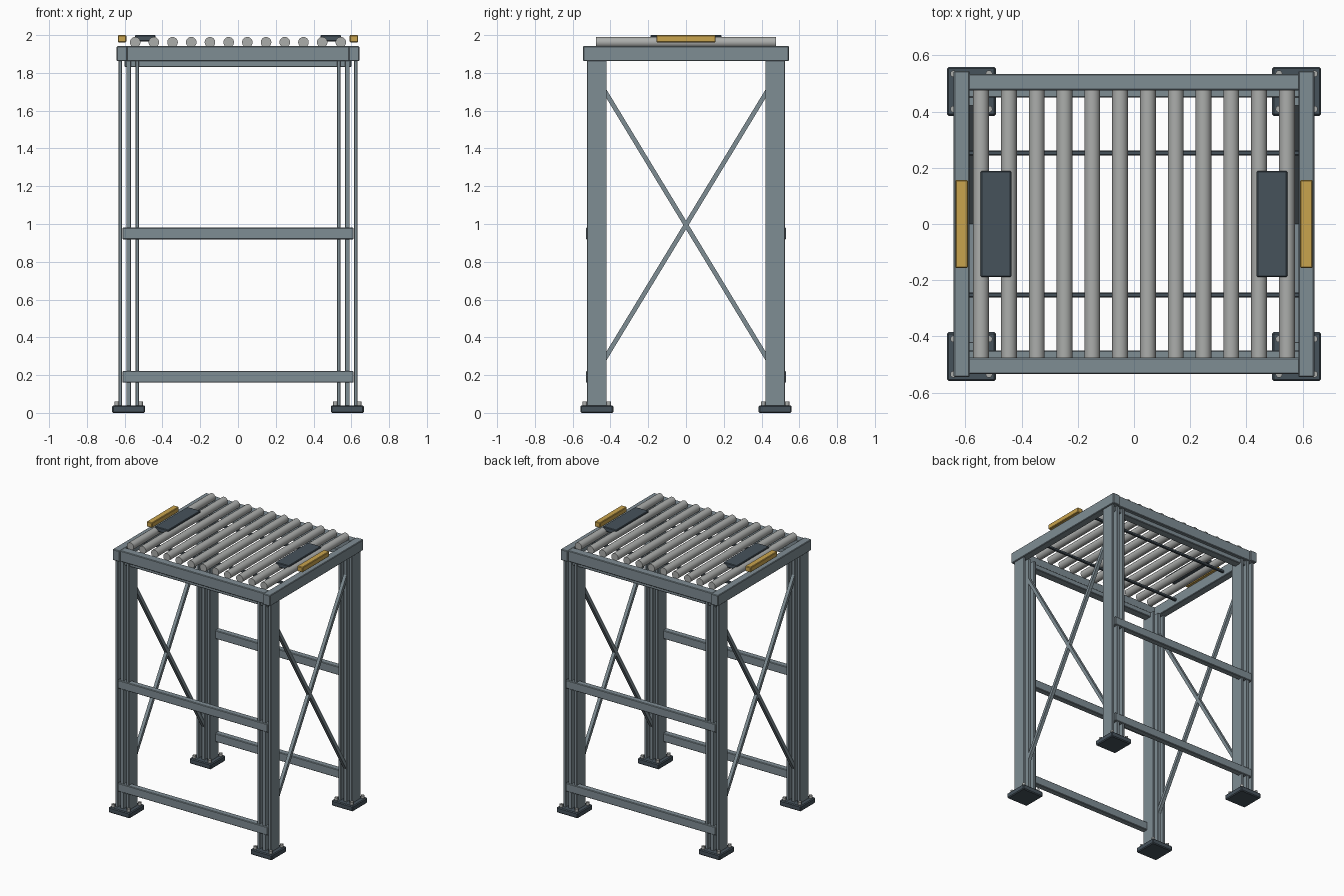
import bpy, math
from mathutils import Vector

if "Cube" in bpy.data.objects:
    bpy.data.objects.remove(bpy.data.objects["Cube"])


def material(name, rgb):
    m = bpy.data.materials.new(name)
    m.diffuse_color = (*rgb, 1)
    m.use_nodes = True
    m.node_tree.nodes["Principled BSDF"].inputs["Base Color"].default_value = m.diffuse_color
    return m


STEEL = material("blue grey steel", (0.212, 0.266, 0.296))
DARK = material("dark slate", (0.061, 0.084, 0.105))
ROLLER = material("roller grey", (0.41, 0.42, 0.41))
YELLOW = material("safety yellow", (0.584, 0.366, 0.074))


def box(name, lo, hi, mat, bevel=0.004):
    """Box between two corners, with softened edges."""
    lo, hi = Vector(lo), Vector(hi)
    bpy.ops.mesh.primitive_cube_add(size=1, location=(lo + hi) / 2)
    ob = bpy.context.object
    ob.name = name
    ob.scale = [abs(v) for v in hi - lo]
    bpy.ops.object.transform_apply(location=False, rotation=False, scale=True)
    ob.data.materials.append(mat)
    if bevel:
        mod = ob.modifiers.new("Bevel", 'BEVEL')
        mod.width = bevel
        mod.segments = 1
    return ob


def cylinder(name, center, radius, depth, mat, axis='Z', sides=24):
    rot = (math.pi / 2, 0, 0) if axis == 'Y' else (0, 0, 0)
    bpy.ops.mesh.primitive_cylinder_add(vertices=sides, radius=radius, depth=depth,
                                        location=center, rotation=rot)
    ob = bpy.context.object
    ob.name = name
    ob.data.materials.append(mat)
    bpy.ops.object.shade_smooth_by_angle(angle=math.radians(40))
    return ob


LEG_X, LEG_Y = 0.579, 0.472

# Legs: three parallel plates on a bolted foot
for sx in (-1, 1):
    for sy in (-1, 1):
        cx, cy = sx * LEG_X, sy * LEG_Y
        box("foot_plate", (cx - 0.087, cy - 0.087, 0), (cx + 0.087, cy + 0.087, 0.04), DARK, 0.006)
        for offset, half in ((-0.045, 0.009), (0, 0.0125), (0.045, 0.009)):
            x = cx + offset
            box("leg_plate", (x - half, cy - 0.052, 0.035), (x + half, cy + 0.052, 1.865), STEEL, 0.002)
        for bx in (-1, 1):
            for by in (-1, 1):
                cylinder("foot_bolt", (cx + bx * 0.063, cy + by * 0.063, 0.047), 0.012, 0.026, ROLLER, sides=12)

# Side rails, yellow handles, pads and crossed braces
for s in (-1, 1):
    box("side_rail", (s * 0.585, -0.545, 1.862), (s * 0.642, 0.545, 1.942), STEEL)
    box("yellow_guard", (s * 0.591, -0.157, 1.962), (s * 0.636, 0.157, 2.0), YELLOW)
    box("top_pad", (s * 0.437, -0.189, 1.967), (s * 0.546, 0.189, 2.0), DARK)
    for d in (-1, 1):
        a, b = Vector((s * LEG_X, -d * 0.44, 0.27)), Vector((s * LEG_X, d * 0.44, 1.72))
        h, length = 0.012, (b - a).length
        brace = box("cross_brace", (-h, -h, -length / 2), (h, h, length / 2), STEEL, 0)
        brace.location = (a + b) / 2
        brace.rotation_euler = (b - a).to_track_quat('Z', 'Y').to_euler()

# Front and back rails, ties and stretchers
for s in (-1, 1):
    box("end_rail", (-0.59, s * 0.476, 1.862), (0.59, s * 0.535, 1.942), STEEL)
    box("lower_tie", (-0.6, s * 0.45, 1.83), (0.6, s * 0.51, 1.868), STEEL)
    for z in (0.191, 0.95):
        box("stretcher", (-0.612, s * 0.485, z - 0.031), (0.612, s * 0.53, z + 0.031), STEEL)
    box("support_rod", (-0.59, s * 0.253 - 0.009, 1.89), (0.59, s * 0.253 + 0.009, 1.908), DARK, 0.003)

# Conveyor rollers
for i in range(12):
    cylinder("roller", (-0.5445 + i * 0.099, 0, 1.962), 0.028, 0.954, ROLLER, 'Y')
